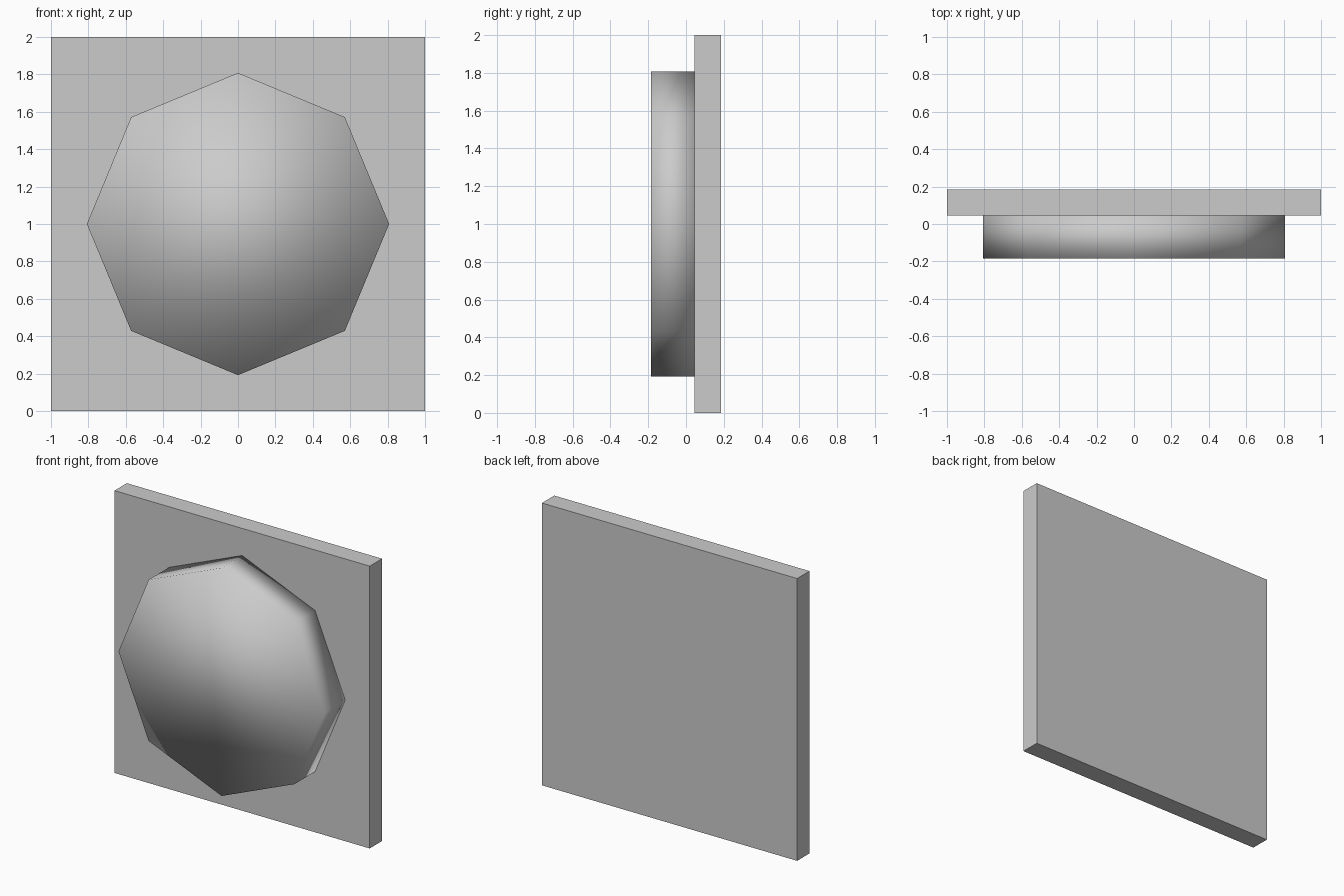
import bpy
from math import pi

if "Cube" in bpy.data.objects:
    bpy.data.objects.remove(bpy.data.objects["Cube"])

FRONT, SEAM, BACK = -0.184, 0.046, 0.184

# Square backing slab
bpy.ops.mesh.primitive_cube_add(size=1, location=(0, (SEAM + BACK) / 2, 1))
slab = bpy.context.object
slab.name = "backing_slab"
slab.scale = (2, BACK - SEAM, 2)
bpy.ops.object.transform_apply(location=False, rotation=False, scale=True)

# Eight-sided button on the front, smooth shaded right over its rim
bpy.ops.mesh.primitive_cylinder_add(
    vertices=8, radius=0.808, depth=SEAM - FRONT, end_fill_type='NGON',
    location=(0, (FRONT + SEAM) / 2, 1), rotation=(pi / 2, 0, 0))
button = bpy.context.object
button.name = "round_button"
bpy.ops.object.transform_apply(location=False, rotation=True, scale=False)
bpy.ops.object.shade_smooth()
